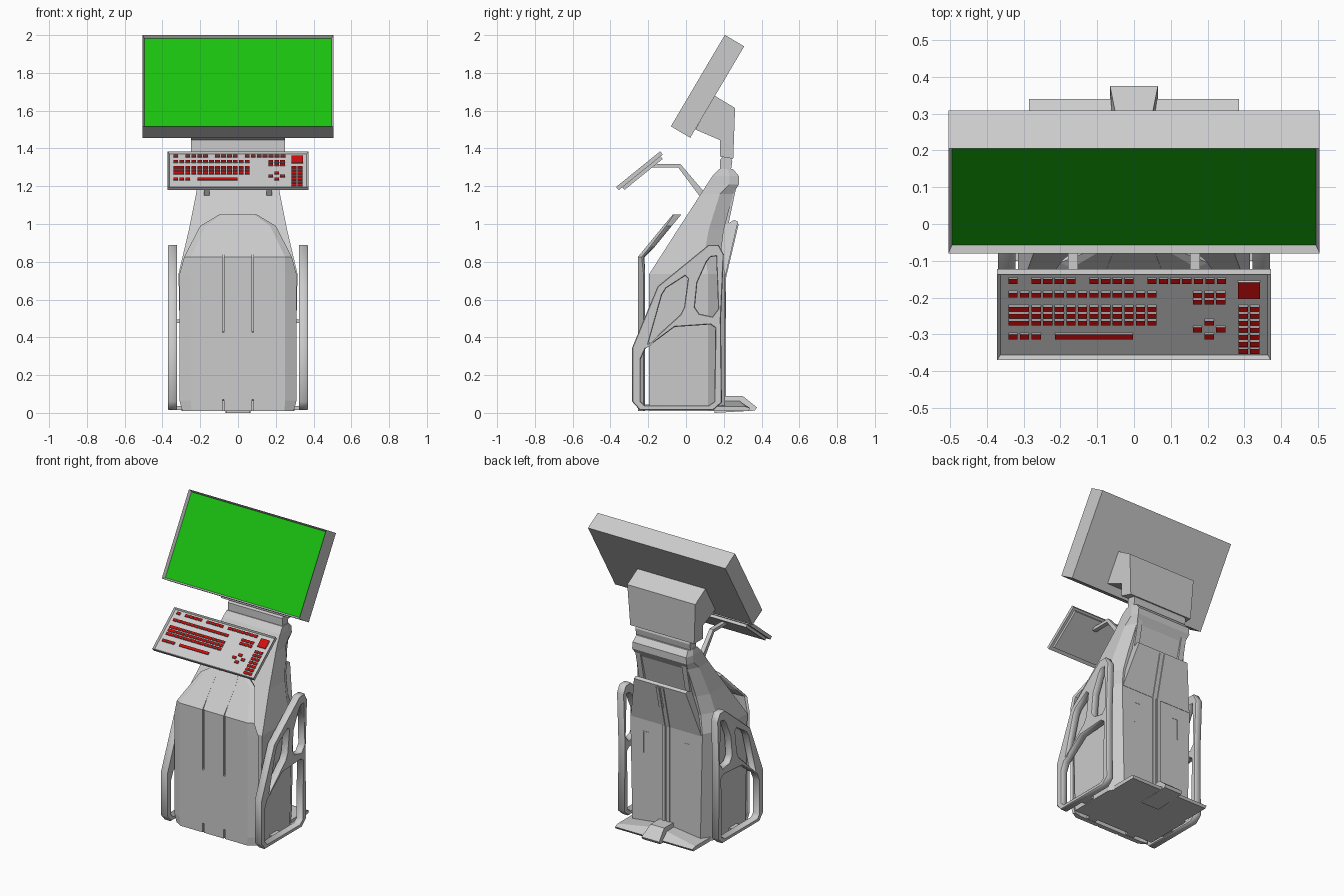
import bpy, bmesh
from math import radians, atan2
from mathutils import Matrix, Vector

if "Cube" in bpy.data.objects:
    bpy.data.objects.remove(bpy.data.objects["Cube"])


def material(name, rgb):
    m = bpy.data.materials.new(name)
    m.diffuse_color = (*rgb, 1)
    m.use_nodes = True
    m.node_tree.nodes["Principled BSDF"].inputs["Base Color"].default_value = m.diffuse_color
    return m


GREEN = material("screen_green", (0.01, 0.53, 0.005))
RED = material("key_red", (0.65, 0.004, 0.004))
GREY = material("grey", (0.6, 0.6, 0.6))


def finish(name, bm, mats=(), matrix=None):
    bmesh.ops.recalc_face_normals(bm, faces=bm.faces)
    me = bpy.data.meshes.new(name)
    bm.to_mesh(me)
    bm.free()
    for m in mats:
        me.materials.append(m)
    ob = bpy.data.objects.new(name, me)
    bpy.context.collection.objects.link(ob)
    if matrix:
        ob.matrix_world = matrix
    return ob


def add_box(bm, lo, hi):
    lo, hi = Vector(lo), Vector(hi)
    m = Matrix.Translation((lo + hi) / 2) @ Matrix.Diagonal((*(hi - lo), 1))
    return bmesh.ops.create_cube(bm, size=1, matrix=m)["verts"]


def boxes(name, spans, matrix=None):
    bm = bmesh.new()
    for lo, hi in spans:
        add_box(bm, lo, hi)
    return finish(name, bm, matrix=matrix)


def loft(name, rings):
    """Bridge closed rings of equal length and cap the ends."""
    bm = bmesh.new()
    vs = [[bm.verts.new(p) for p in r] for r in rings]
    n = len(rings[0])
    for a, b in zip(vs, vs[1:]):
        for i in range(n):
            j = (i + 1) % n
            bm.faces.new((a[i], a[j], b[j], b[i]))
    bm.faces.new(vs[0])
    bm.faces.new(vs[-1])
    return finish(name, bm)


def prism(name, profile, x=0.0):
    """Side profile of (y, z, half width), centred on x."""
    return loft(name, [[(x + s * w, y, z) for y, z, w in profile] for s in (-1, 1)])


def tilted(y, z, angle):
    return Matrix.Translation((0, y, z)) @ Matrix.Rotation(angle, 4, 'X')


def tray(name, half, length, depth, rim, recess, matrix, floor_mat):
    """Box with a recessed front face."""
    bm = bmesh.new()
    add_box(bm, (-half, 0, -depth), (half, length, 0))
    bm.faces.ensure_lookup_table()
    top = max(bm.faces, key=lambda f: f.calc_center_median().z)
    bmesh.ops.inset_region(bm, faces=[top], thickness=rim)
    bmesh.ops.translate(bm, verts=top.verts[:], vec=(0, 0, -recess))
    top.material_index = 1
    return finish(name, bm, (GREY, floor_mat), matrix)


# Display housing with green screen
tray("display", 0.505, 0.562, 0.119, 0.015, 0.02,
     tilted(-0.08, 1.517, atan2(0.483, 0.285)), GREEN)

# Display bracket and hinge
prism("display_bracket", [(0.15, 1.68, .25), (0.26, 1.614, .25), (0.25, 1.345, .235),
                          (0.18, 1.357, .25), (0.18, 1.444, .25), (0.05, 1.50, .25)])
prism("display_hinge", [(0.18, 1.27, .2), (0.18, 1.34, .2), (0.195, 1.36, .2),
                        (0.235, 1.36, .2), (0.245, 1.33, .2), (0.235, 1.27, .2)])

# Main body: z, front y, back y, half width, back chamfer depth and width
sections = [(0.01, -.195, .206, .30, .09, .05), (0.735, -.195, .206, .315, .09, .05),
            (0.85, -.121, .185, .288, .085, .05), (0.97, -.044, .20, .26, .08, .045),
            (1.16, .079, .25, .222, .07, .035), (1.21, .111, .28, .215, .05, .015),
            (1.254, .14, .28, .212, .05, .015), (1.29, .175, .25, .205, .03, .015)]
loft("body", [[(-w, f, z), (w, f, z), (w, b - c, z), (w - d, b, z), (d - w, b, z), (-w, b - c, z)]
              for z, f, b, w, c, d in sections])

# Front shell standing off the body:
# z, front y, flat half width, wing half width, wing setback, thickness in y, groove depth
rows = [(0.01, -.255, .245, .295, .03, .03, .01), (0.065, -.255, .25, .31, .03, .03, .01),
        (0.07, -.255, .25, .31, .03, .03, .001), (0.425, -.255, .25, .31, .03, .03, .001),
        (0.43, -.255, .25, .31, .03, .03, .01), (0.735, -.255, .25, .31, .03, .03, .01),
        (0.825, -.255, .25, .285, .02, .035, .01), (0.88, -.21, .223, .257, .02, .045, .001),
        (0.99, -.12, .17, .2, .015, .045, .001), (1.05, -.07, .085, .1, .005, .045, .001)]


def shell_ring(z, y, f, w, s, t, g):
    k = min(.078, f * .7)
    half = [(k - .005, y), (k - .005, y + g), (k + .005, y + g), (k + .005, y), (f, y), (w, y + s),
            (w - .012, y + s + t * .3), (f - .01, y + t)]
    right = [(x, v, z) for x, v in half]
    return right + [(-x, v, q) for x, v, q in reversed(right)]


loft("front_shell", [shell_ring(*r) for r in rows])
boxes("shell_mounts", [((s * .15 - .03, -.235, .012), (s * .15 + .03, -.18, .045)) for s in (-1, 1)])

# Rear plate, pillars and spine
prism("rear_plate", [(0.15, .72, .26), (0.208, .72, .26), (0.275, 1.012, .19),
                     (0.255, 1.022, .19), (0.17, .97, .19)])
for s in (-1, 1):
    prism("rear_pillar", [(.18, .98, .018), (.225, 1.0, .018), (.265, 1.19, .018),
                          (.22, 1.19, .018)], s * .17)
    prism("rear_spine", [(.19, .02, .011), (.213, .02, .011), (.213, .72, .011),
                         (.279, 1.0, .011), (.25, 1.01, .011), (.19, .75, .011)], s * .017)
    boxes("rear_seam", [((s * .17 - .004, .2, .5), (s * .17 + .004, .208, .64)),
                        ((s * .15 - .02, .2, .635), (s * .15 + .02, .208, .643))])

# Rear foot: raised centre and sloping wings
prism("foot_centre", [(.15, 0, .065), (.15, .09, .05), (.30, .09, .05),
                      (.375, .03, .065), (.365, .012, .065)])
for s in (-1, 1):
    loft("foot_wing", [[(s * x, .15, .01), (s * x, .15, h), (s * x, y, h), (s * x, .34, .025), (s * x, .33, .01)]
                       for x, h, y in ((.04, .065, .28), (.285, .035, .31))])

# Side rails with three openings
OUTER = [(-.285, .06), (-.285, .345), (-.15, .67), (.12, .89), (.172, .89), (.2, .84),
         (.185, .5), (.19, .055), (.145, .015), (-.245, .015)]
HOLES = [[(-.24, .06), (-.24, .285), (-.215, .34), (-.06, .455), (.13, .468), (.155, .45),
          (.15, .06), (.12, .04), (-.22, .04)],
         [(-.2, .365), (-.127, .625), (-.105, .66), (-.005, .725), (.01, .71), (-.01, .56),
          (-.03, .52), (-.14, .42), (-.19, .36)],
         [(.11, .80), (.13, .825), (.16, .83), (.17, .55), (.14, .51), (.07, .525),
          (.047, .56), (.06, .69)]]
for s in (-1, 1):
    cu = bpy.data.curves.new("side_rail", 'CURVE')
    cu.dimensions, cu.fill_mode = '2D', 'BOTH'
    cu.extrude, cu.bevel_depth, cu.bevel_resolution, cu.offset = .02, .004, 0, -.004
    for pts in [OUTER] + HOLES:
        sp = cu.splines.new('POLY')
        sp.points.add(len(pts) - 1)
        for p, (y, z) in zip(sp.points, pts):
            p.co = (y, z, 0, 1)
        sp.use_cyclic_u = True
    rail = bpy.data.objects.new("side_rail", cu)
    bpy.context.collection.objects.link(rail)
    rail.location.x = s * .346
    rail.rotation_euler = (radians(90), 0, radians(90))
    boxes("rail_mounts", [((s * .315 - .02, y, z), (s * .315 + .02, y + .08, z + .02))
                          for y, z in ((-.1, .016), (-.05, .475))])

# Keyboard tray with a smaller base underneath
KEYS = tilted(-.37, 1.196, radians(39))
tray("keyboard_tray", .372, .30, .022, .012, .012, KEYS, GREY)
boxes("keyboard_base", [((-.355, .025, -.04), (.355, .285, -.02))], KEYS)

# Keys: (x centre, y seen from above, width, length)
P = .0315
X0 = -.329
keys = []


def row(y, cols, w=.025, x0=X0):
    keys.extend((x0 + c * P, y, w, .0165) for c in cols)


row(-.156, [0, 2, 3, 4, 5, 7, 8, 9, 10, 12, 13, 14, 15, 16, 17, 18])
row(-.193, range(13))
for y in (-.231, -.25, -.269):
    row(y, [0.5], .055)
    row(y, range(2, 13))
row(-.307, [0, 1, 2])
keys.append((-.109, -.307, .212, .0165))
for y, cols in ((-.193, (0, 1, 2)), (-.212, (0, 1, 2)), (-.269, (1,)), (-.288, (0, 2)), (-.307, (1,))):
    row(y, cols, x0=.173)
for i in range(7):
    row(-.231 - i * .0192, (0, 1), x0=.297)
keys.append((.313, -.181, .06, .058))

bm = bmesh.new()
for x, y, w, l in keys:
    v = (y + .367) / .777
    vs = add_box(bm, (x - w / 2, v - l / 2, -.013), (x + w / 2, v + l / 2, -.004))
    for f in {f for q in vs for f in q.link_faces}:
        f.material_index = int(f.calc_center_median().z > -.005)
finish("keys", bm, (GREY, RED), KEYS)

# Keyboard support arms
for s in (-1, 1):
    prism("keyboard_arm", [(-.19, 1.305, .014), (-.16, 1.318, .014), (-.03, 1.318, .014),
                           (.10, 1.165, .014), (.07, 1.15, .014), (-.04, 1.298, .014),
                           (-.17, 1.298, .014)], s * .166)
